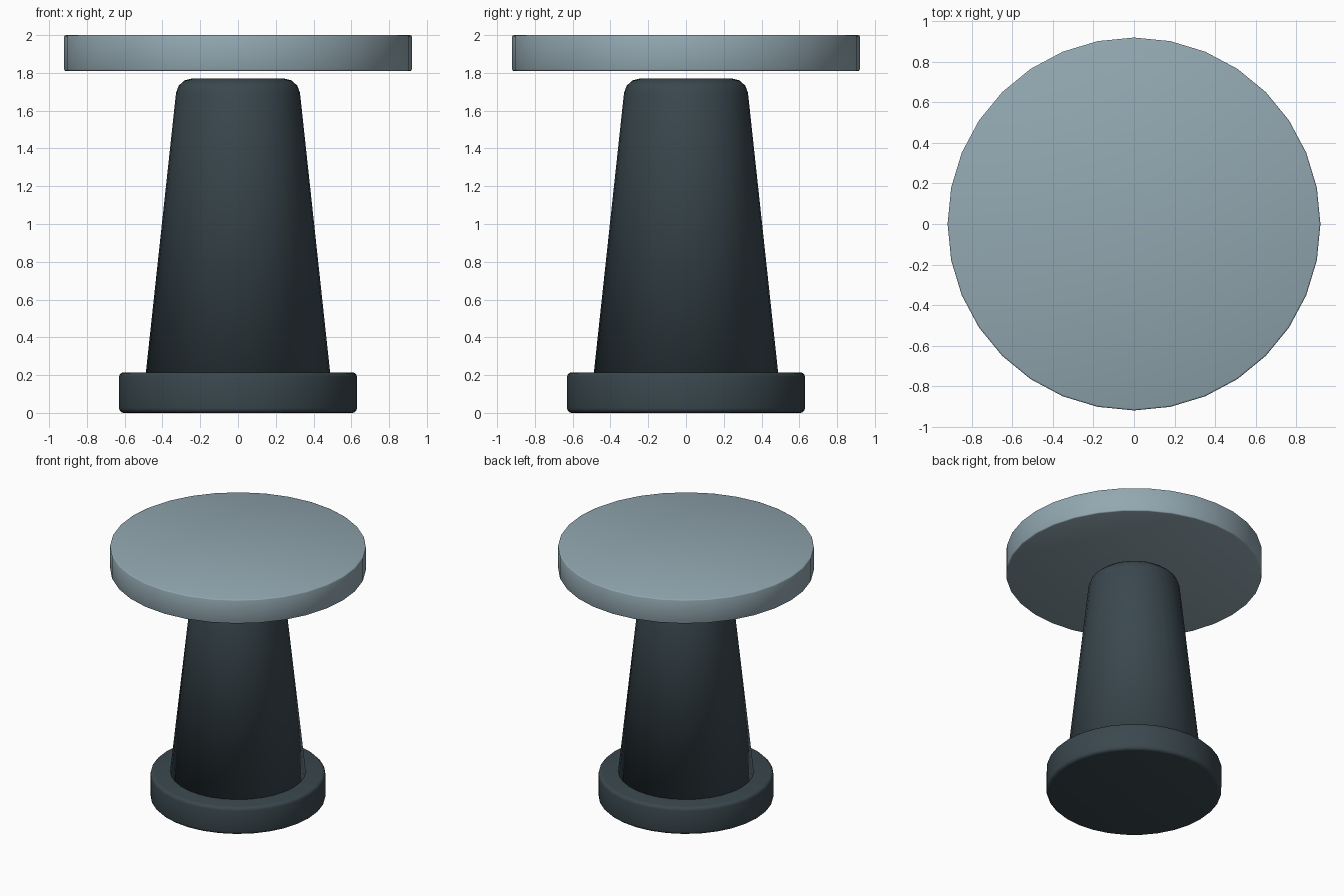
import bpy
import bmesh
from math import radians, sin, cos, pi

cube = bpy.data.objects.get("Cube")
if cube:
    bpy.data.objects.remove(cube, do_unlink=True)

SIDES = 32


def make_material(name, rgb):
    mat = bpy.data.materials.new(name)
    mat.use_nodes = True
    colour = (*rgb, 1.0)
    mat.diffuse_color = colour
    mat.node_tree.nodes["Principled BSDF"].inputs["Base Color"].default_value = colour
    return mat


def make_disc(name, bottom, top, r_bottom, r_top, bevel, segments, mat, both_rims=True):
    """Upright, optionally tapered cylinder with rounded rims."""
    bm = bmesh.new()
    bmesh.ops.create_cone(bm, cap_ends=True, segments=SIDES, radius1=r_bottom,
                          radius2=r_top, depth=top - bottom)
    bmesh.ops.translate(bm, verts=bm.verts, vec=(0, 0, (top + bottom) / 2))
    middle = (top + bottom) / 2
    rims = [e for e in bm.edges
            if abs(e.verts[0].co.z - e.verts[1].co.z) < 1e-4
            and (both_rims or e.verts[0].co.z > middle)]
    bmesh.ops.bevel(bm, geom=rims, offset=bevel, segments=segments,
                    profile=0.5, affect='EDGES')
    for face in bm.faces:
        face.smooth = True
    mesh = bpy.data.meshes.new(name)
    bm.to_mesh(mesh)
    bm.free()
    mesh.materials.append(mat)
    obj = bpy.data.objects.new(name, mesh)
    bpy.context.collection.objects.link(obj)
    return obj


dark = make_material("dark slate", (0.042, 0.064, 0.076))
pale = make_material("pale blue grey", (0.29, 0.39, 0.44))

# Round foot
make_disc("base", 0.0, 0.215, 0.63, 0.63, 0.025, 3, dark)
# Tapered column, rounded at the top, sunk into the foot
make_disc("column", 0.1, 1.77, 0.5, 0.32, 0.075, 3, dark, both_rims=False)
# Floating round top
make_disc("table_top", 1.81, 2.0, 0.92, 0.92, 0.008, 2, pale)
